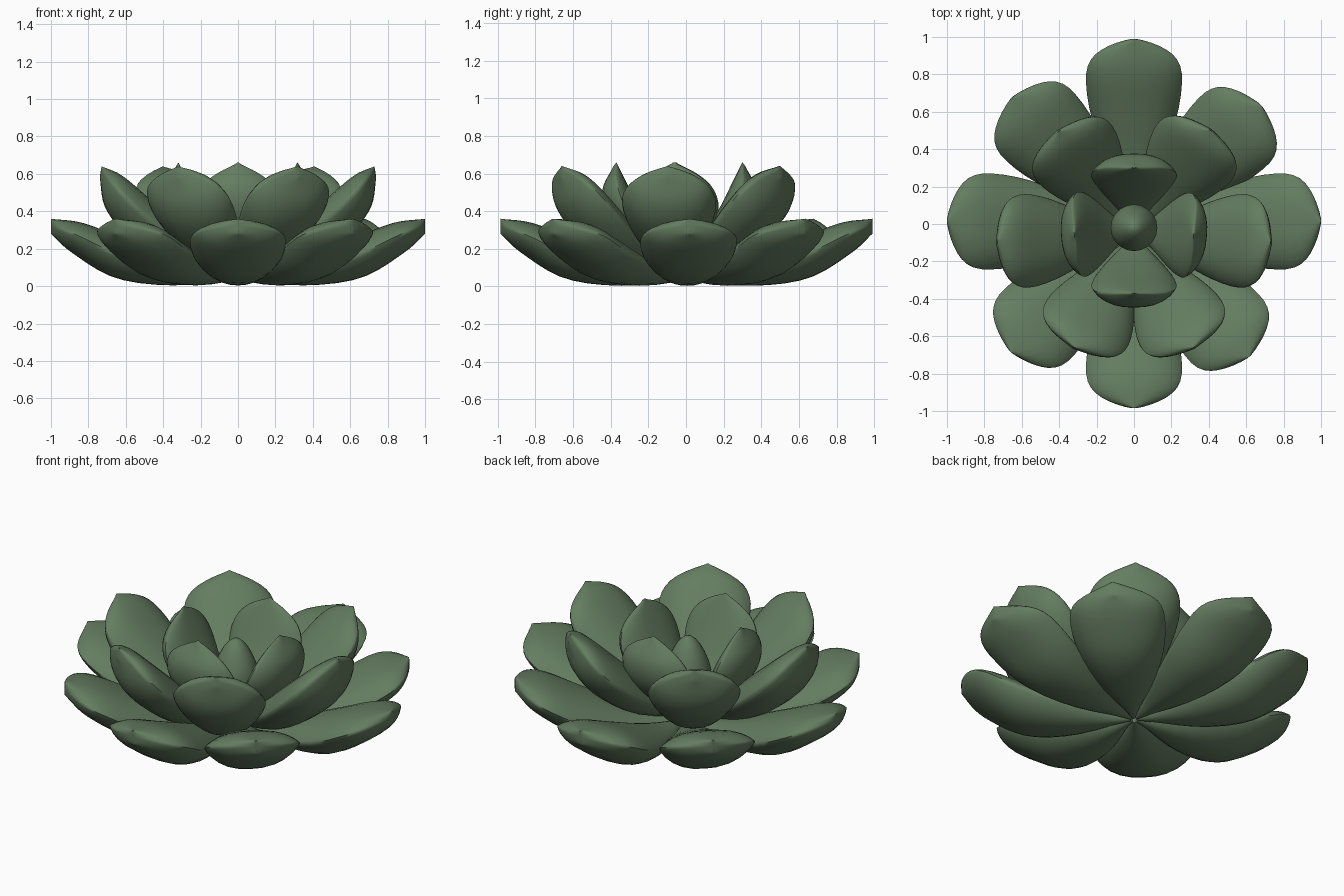
import bpy, bmesh, math
from mathutils import Vector, Matrix

if "Cube" in bpy.data.objects:
    bpy.data.objects.remove(bpy.data.objects["Cube"])

green = bpy.data.materials.new("succulent_green")
green.diffuse_color = (0.127, 0.202, 0.117, 1)
green.use_nodes = True
green.node_tree.nodes["Principled BSDF"].inputs["Base Color"].default_value = green.diffuse_color


def spline(points, t):
    """Catmull-Rom value at t (0..1) through evenly spaced control points."""
    pts = [Vector(p) for p in points]
    pts = [2 * pts[0] - pts[1]] + pts + [2 * pts[-1] - pts[-2]]
    x = t * (len(points) - 1)
    i = min(int(x), len(points) - 2)
    f = x - i
    a, b, c, d = pts[i:i + 4]
    return 0.5 * (2 * b + (c - a) * f + (2 * a - 5 * b + 4 * c - d) * f * f
                  + (3 * b - a - 3 * c + d) * f ** 3)


def finish(name, bm, angle=60):
    bmesh.ops.recalc_face_normals(bm, faces=bm.faces[:])
    mesh = bpy.data.meshes.new(name)
    bm.to_mesh(mesh)
    bm.free()
    mesh.materials.append(green)
    obj = bpy.data.objects.new(name, mesh)
    bpy.context.collection.objects.link(obj)
    bpy.ops.object.select_all(action='DESELECT')
    obj.select_set(True)
    bpy.context.view_layer.objects.active = obj
    bpy.ops.object.shade_smooth_by_angle(angle=math.radians(angle))
    return obj


def leaf(name, angle, reach, center, top, under, width, widest, tip_power, edge):
    """Fleshy oval leaf: top and underside curves are (radius, z) pairs."""
    bm = bmesh.new()
    rows, half = 18, 12
    rings = []
    for j in range(rows + 1):
        t = 1 - (1 - j / rows) ** 1.5
        hi, lo = spline(top, t), spline(under, t)
        mid = hi.lerp(lo, edge)                 # rounded edge lies between
        if t < widest:
            w = width * math.sin(math.pi / 2 * t / widest)
        else:
            w = width * max(1 - ((t - widest) / (1 - widest)) ** 2, 0) ** tip_power
        w = max(w, 0.012)
        ring = []
        for k in range(2 * half):
            a = math.pi * k / half
            u = math.cos(a)
            if k <= half:                       # full, rounded underside
                p = mid.lerp(lo, (1 - abs(u) ** 2.5) ** 0.75)
            else:                               # flatter top
                p = mid.lerp(hi, (1 - abs(u) ** 2.8) ** 0.85)
            ring.append(bm.verts.new((p.x * reach, u * w, p.y)))
        rings.append(ring)
    for r0, r1 in zip(rings, rings[1:]):
        for k in range(2 * half):
            n = (k + 1) % (2 * half)
            bm.faces.new((r0[k], r0[n], r1[n], r1[k]))
    bm.faces.new(rings[0])
    bm.faces.new(rings[-1])
    bm.transform(Matrix.Translation(center) @ Matrix.Rotation(math.radians(angle), 4, 'Z'))
    return finish(name, bm)


def ring_of_leaves(name, placements, **shape):
    """Placements are (angle, reach) pairs around the centre."""
    for i, (a, reach) in enumerate(placements):
        leaf(f"{name}_{i + 1}", a, reach, **shape)


# Outer ring: eight low spreading leaves
ring_of_leaves(
    "outer_leaf", ((1, 1), (43, 0.93), (90, 0.99), (134, 0.94), (179, 1),
                   (226, 0.95), (270, 0.985), (311, 0.94)),
    center=(0, 0, 0),
    top=[(0.02, 0.06), (0.30, 0.13), (0.57, 0.235), (0.82, 0.335), (1.0, 0.36)],
    under=[(0.02, 0.03), (0.36, 0.004), (0.66, 0.045), (0.89, 0.18), (1.0, 0.28)],
    width=0.257, widest=0.68, tip_power=0.66, edge=0.42)

# Middle ring: six raised leaves
ring_of_leaves(
    "middle_leaf", ((54, 0.95), (126, 0.94), (183, 1),
                    (242, 0.93), (298, 0.93), (357, 1)),
    center=(0, -0.06, 0),
    top=[(0.02, 0.10), (0.26, 0.28), (0.46, 0.455), (0.62, 0.59), (0.73, 0.64)],
    under=[(0.03, 0.05), (0.36, 0.13), (0.60, 0.28), (0.71, 0.42), (0.74, 0.58)],
    width=0.25, widest=0.6, tip_power=0.72, edge=0.4)

# Inner ring: four steep leaves
ring_of_leaves(
    "inner_leaf", ((-5, 0.95), (90, 1), (184, 0.95), (270, 1)),
    center=(0, -0.035, 0),
    top=[(0.02, 0.12), (0.13, 0.27), (0.215, 0.42), (0.28, 0.55), (0.335, 0.66)],
    under=[(0.03, 0.10), (0.24, 0.21), (0.38, 0.36), (0.41, 0.51), (0.35, 0.64)],
    width=0.228, widest=0.56, tip_power=0.85, edge=0.38)

# Central pointed bud
bm = bmesh.new()
bmesh.ops.create_uvsphere(bm, u_segments=20, v_segments=12, radius=1)
for v in bm.verts:
    z = v.co.z
    s = 0.125 * (1 - 0.3 * max(z, 0))
    v.co = Vector((v.co.x * s, v.co.y * s - 0.02, 0.34 + z * 0.2))
finish("center_bud", bm)
